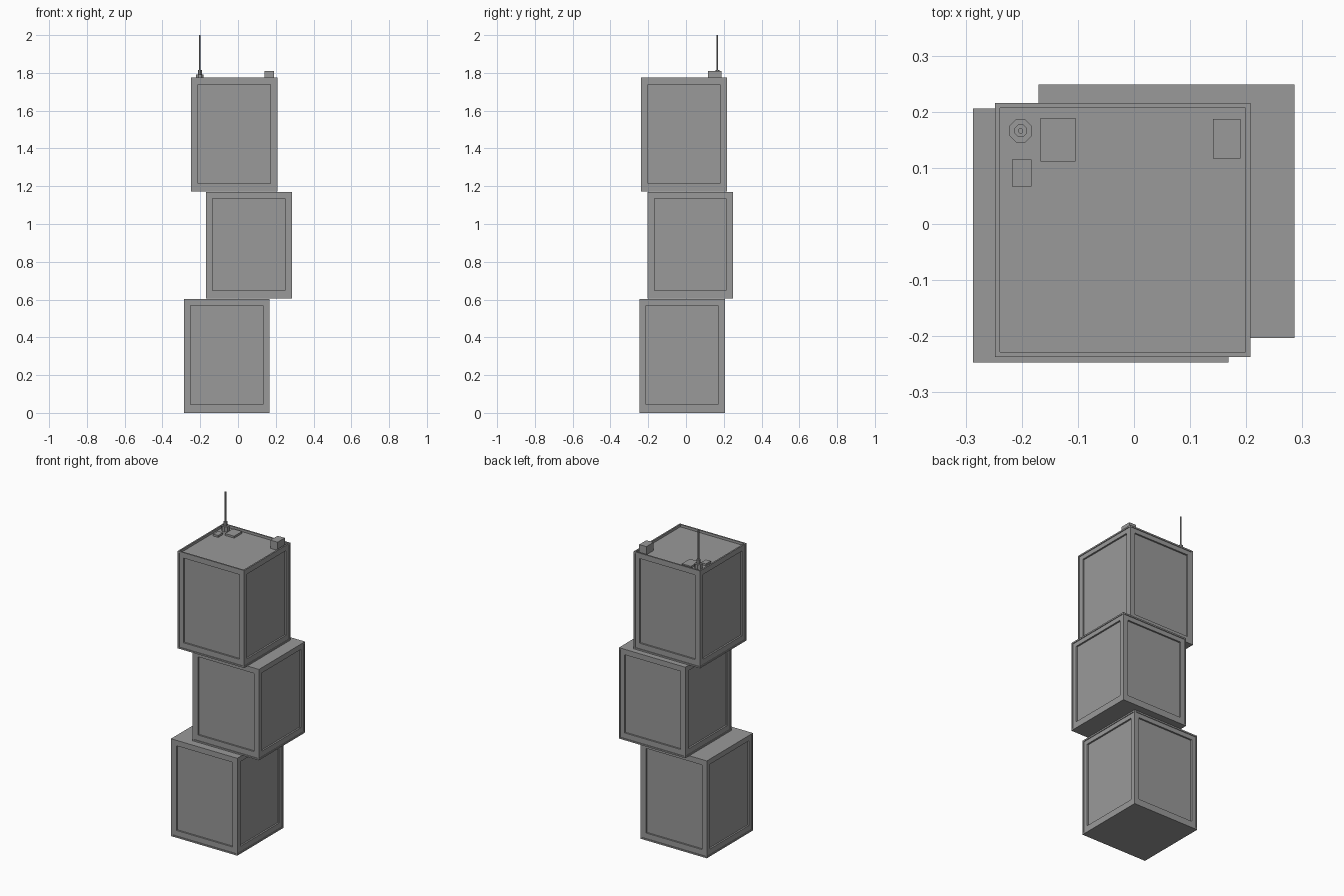
import bpy, bmesh
from mathutils import Matrix, Vector

if "Cube" in bpy.data.objects:
    bpy.data.objects.remove(bpy.data.objects["Cube"])

GREY = bpy.data.materials.new("dark_grey")
GREY.diffuse_color = (0.32, 0.32, 0.32, 1)
GREY.use_nodes = True
GREY.node_tree.nodes["Principled BSDF"].inputs["Base Color"].default_value = GREY.diffuse_color


def finish(bm, name):
    bmesh.ops.recalc_face_normals(bm, faces=bm.faces[:])
    me = bpy.data.meshes.new(name)
    bm.to_mesh(me)
    bm.free()
    me.materials.append(GREY)
    ob = bpy.data.objects.new(name, me)
    bpy.context.collection.objects.link(ob)
    return ob


def new_box(x0, x1, y0, y1, z0, z1):
    bm = bmesh.new()
    size = Vector((x1 - x0, y1 - y0, z1 - z0))
    mid = Vector((x0 + x1, y0 + y1, z0 + z1)) / 2
    bmesh.ops.create_cube(bm, size=1, matrix=Matrix.Translation(mid) @ Matrix.Diagonal((*size, 1)))
    bm.normal_update()
    return bm


def inset(bm, face, width):
    bmesh.ops.inset_individual(bm, faces=[face], thickness=width, depth=0, use_even_offset=True)


def sink(bm, face, depth):
    # Straight-walled recess
    shift = face.normal * -depth
    inset(bm, face, 0.0001)
    bmesh.ops.translate(bm, verts=face.verts[:], vec=shift)


def cabinet(name, bounds, open_roof=False):
    bm = new_box(*bounds)
    sides = [f for f in bm.faces if abs(f.normal.z) < 0.5]
    roof = max(bm.faces, key=lambda f: f.calc_center_median().z)
    for f in sides:
        # Edge lip, then door frame, then recessed panel
        inset(bm, f, 0.009)
        sink(bm, f, 0.004)
        inset(bm, f, 0.027)
        zc = f.calc_center_median().z
        for v in f.verts:
            if v.co.z < zc:
                v.co.z += 0.007
        sink(bm, f, 0.01)
    if open_roof:
        inset(bm, roof, 0.009)
        sink(bm, roof, 0.015)
    return finish(bm, name)


# Three staggered cabinets
cabinet("lower_cabinet", (-0.287, 0.168, -0.247, 0.206, 0.0, 0.604))
cabinet("middle_cabinet", (-0.170, 0.286, -0.203, 0.249, 0.606, 1.170))
cabinet("upper_cabinet", (-0.248, 0.208, -0.237, 0.216, 1.171, 1.775), True)

# Roof equipment
ROOF = 1.759
finish(new_box(0.141, 0.190, 0.117, 0.187, ROOF, 1.811), "roof_vent_box")
finish(new_box(-0.167, -0.104, 0.111, 0.189, ROOF, 1.772), "roof_hatch_large")
finish(new_box(-0.217, -0.183, 0.067, 0.115, ROOF, 1.772), "roof_hatch_small")


def column(name, z0, z1, r):
    bm = bmesh.new()
    bmesh.ops.create_cone(bm, cap_ends=True, segments=8, radius1=r, radius2=r, depth=z1 - z0,
                          matrix=Matrix.Translation((-0.202, 0.166, (z0 + z1) / 2))
                          @ Matrix.Rotation(0.3927, 4, 'Z'))
    return finish(bm, name)


# Antenna
column("antenna_base", ROOF, 1.792, 0.022)
column("antenna_collar", 1.792, 1.816, 0.012)
column("antenna_rod", 1.816, 2.0, 0.005)
